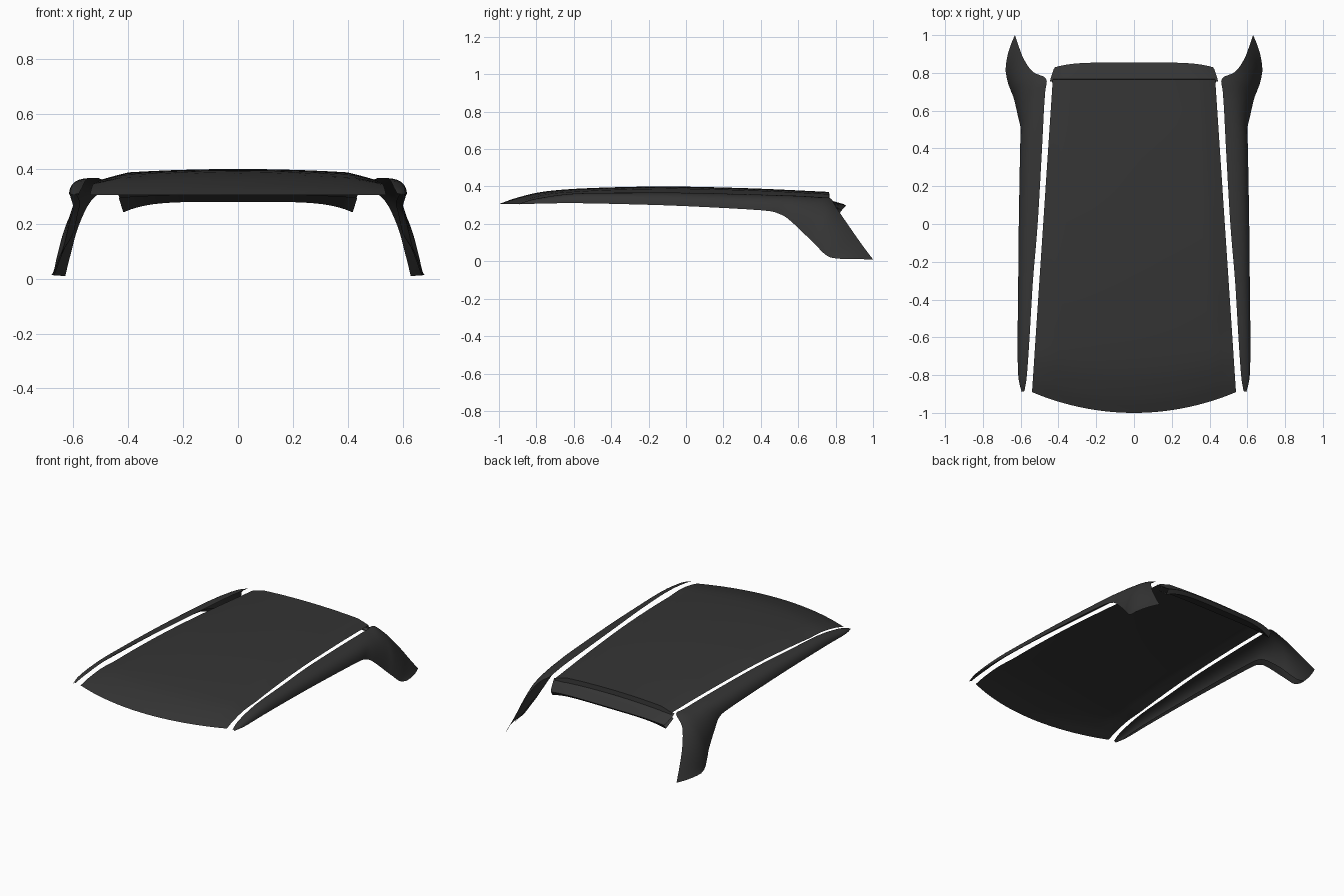
import bpy
from mathutils import Vector

if "Cube" in bpy.data.objects:
    bpy.data.objects.remove(bpy.data.objects["Cube"])

paint = bpy.data.materials.new("dark grey paint")
paint.use_nodes = True
grey = (0.035, 0.035, 0.035, 1)
paint.diffuse_color = grey
paint.node_tree.nodes["Principled BSDF"].inputs["Base Color"].default_value = grey


def sheet(name, rows):
    """Skin a grid of points; the normal is row direction x column direction."""
    n = len(rows[0])
    verts = [p for row in rows for p in row]
    faces = [(i * n + j, (i + 1) * n + j, (i + 1) * n + j + 1, i * n + j + 1)
             for i in range(len(rows) - 1) for j in range(n - 1)]
    mesh = bpy.data.meshes.new(name)
    mesh.from_pydata(verts, [], faces)
    mesh.materials.append(paint)
    obj = bpy.data.objects.new(name, mesh)
    bpy.context.collection.objects.link(obj)
    bpy.ops.object.select_all(action='DESELECT')
    obj.select_set(True)
    bpy.context.view_layer.objects.active = obj
    bpy.ops.object.shade_smooth_by_angle(angle=0.6)
    return obj


def spline(points, steps):
    """Catmull-Rom curve through the points."""
    pts = [Vector(p) for p in points]
    pts = [2 * pts[0] - pts[1]] + pts + [2 * pts[-1] - pts[-2]]
    out = []
    for a, b, c, d in zip(pts, pts[1:], pts[2:], pts[3:]):
        for s in range(steps):
            t = s / steps
            out.append(0.5 * (2 * b + (c - a) * t + (2 * a - 5 * b + 4 * c - d) * t ** 2
                              + (3 * b - a - 3 * c + d) * t ** 3))
    return out + [pts[-2]]


# Roof panel: crowned sheet with a bowed front edge and a tapering width
crown = spline([(-1, .306, 0), (-.9, .341, 0), (-.75, .374, 0), (-.5, .392, 0), (-.1, .4, 0),
                (.35, .39, 0), (.765, .371, 0)], 5)
roof_rows = []
for i in range(33):
    u = i / 16 - 1
    row = []
    for p in crown:
        k = (p.x + 1) / 1.765
        y = p.x + 0.11 * u * u * (1 - k)
        half = 0.54 - 0.11 * (y + 0.89) / 1.655
        drop = 0.018 * u * u + 0.1 * max(0, abs(u) - 0.82)
        row.append((u * half, y, p.y - drop * min(1, k * 5)))
    row.append((u * 0.43, 0.768, row[-1][2] - 0.03))
    roof_rows.append(row)
sheet("roof_panel", roof_rows)

# Rear header: stepped flange below the rear edge, with drooping ends
header_rows = []
for i in range(33):
    u = i / 16 - 1
    d = abs(u) ** 5
    header_rows.append([
        (u * .445, .755, .342 - .012 * d),
        (u * .44, .775, .325 - .012 * d),
        (u * .425, .842 - .022 * d, .306 - .028 * d),
        (u * .418, .855 - .025 * d, .298 - .026 * d),
        (u * .418, .835 - .025 * d, .28 - .038 * d),
        (u * .435, .75, .305 - .01 * d)])
sheet("rear_header", header_rows)

# Side rails flowing into the rear pillars: inner edge, outer edge, shoulder height
inner = [(.58, -.885, .31), (.567, -.8, .335), (.553, -.6, .362), (.535, -.3, .367),
         (.51, 0, .367), (.487, .4, .357), (.477, .6, .35), (.47, .7, .344), (.466, .77, .338),
         (.535, .805, .285), (.582, .87, .19), (.61, .94, .09), (.63, 1, .01)]
outer = [(.595, -.89, .305), (.613, -.8, .308), (.616, -.6, .311), (.613, -.3, .305),
         (.61, 0, .295), (.603, .4, .273), (.6, .5, .253), (.612, .56, .215), (.635, .66, .12),
         (.65, .7, .08), (.665, .74, .04), (.673, .77, .022), (.68, .81, .014)]
shoulder = [1, 1, 1, 1, 1, 1, 1, .95, .9, .8, .7, .6, .5]

edge_in, edge_out = spline(inner, 4), spline(outer, 4)
weight = [p.x for p in spline([(w, 0, 0) for w in shoulder], 4)]


def section(a, b, w):
    """Rounded section from the inner to the outer edge, with a return lip."""
    c = a.lerp(b, 0.5)
    c.x = a.x + (b.x - a.x) * 0.95
    c.z = b.z + (a.z - b.z) * w
    pts = [a.lerp(c, t / 10).lerp(c.lerp(b, t / 10), t / 10) for t in range(11)]
    return pts + [b.lerp(a, 0.2)]


sections = [section(a, b, w) for a, b, w in zip(edge_in, edge_out, weight)]
for side, sx in (("left", 1), ("right", -1)):
    rows = [[(p.x * sx, p.y, p.z) for p in strip] for strip in zip(*sections)]
    sheet(side + "_rail_and_pillar", rows[::sx])
